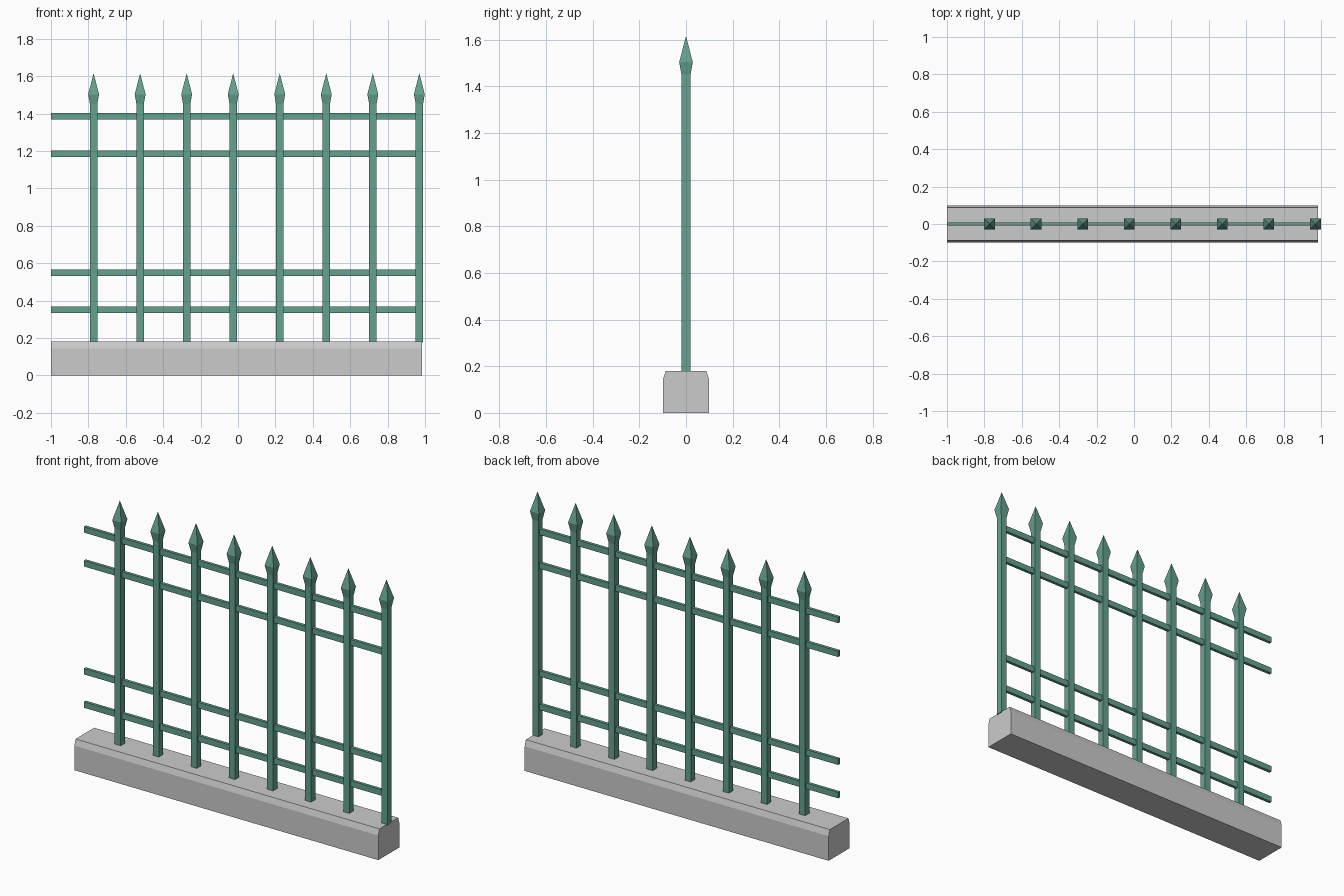
import bpy

if "Cube" in bpy.data.objects:
    bpy.data.objects.remove(bpy.data.objects["Cube"])

green = bpy.data.materials.new("green_paint")
green.diffuse_color = (0.13, 0.36, 0.28, 1)
green.use_nodes = True
green.node_tree.nodes["Principled BSDF"].inputs["Base Color"].default_value = green.diffuse_color


def make(name, verts, faces, mat=None):
    me = bpy.data.meshes.new(name)
    me.from_pydata(verts, [], faces)
    ob = bpy.data.objects.new(name, me)
    bpy.context.collection.objects.link(ob)
    if mat:
        me.materials.append(mat)
    return ob


def square_loft(name, x, rings, tip):
    """Stack of square rings (z, half width), closed by a pointed tip."""
    verts = [(x + sx * h, sy * h, z) for z, h in rings
             for sx, sy in ((-1, -1), (1, -1), (1, 1), (-1, 1))]
    faces = [(3, 2, 1, 0)]
    for r in range(len(rings) - 1):
        a = 4 * r
        faces += [(a + i, a + (i + 1) % 4, a + 4 + (i + 1) % 4, a + 4 + i) for i in range(4)]
    a = 4 * (len(rings) - 1)
    verts.append((x, 0, tip))
    faces += [(a + i, a + (i + 1) % 4, a + 4) for i in range(4)]
    return make(name, verts, faces, green)


def extrude_x(name, profile, x0, x1, mat=None):
    """Extrude a (y, z) outline along x."""
    n = len(profile)
    verts = [(x, y, z) for x in (x0, x1) for y, z in profile]
    faces = [tuple(reversed(range(n))), tuple(range(n, 2 * n))]
    faces += [(i, (i + 1) % n, n + (i + 1) % n, n + i) for i in range(n)]
    return make(name, verts, faces, mat)


# Stone base with chamfered top edges
extrude_x("stone_base", [(-0.098, 0), (0.098, 0), (0.098, 0.145), (0.087, 0.18),
                         (-0.087, 0.18), (-0.098, 0.145)], -1, 0.985)

# Square posts with spear tips
for i in range(8):
    square_loft(f"post_{i + 1}", -0.772 + 0.2488 * i,
                [(0.175, 0.0195), (1.45, 0.0195), (1.503, 0.029)], 1.615)

# Horizontal rails
for i, z in enumerate((0.352, 0.549, 1.186, 1.386)):
    h, t = 0.0175, 0.009
    extrude_x(f"rail_{i + 1}", [(-t, z - h), (t, z - h), (t, z + h), (-t, z + h)],
              -1, 0.965, green)
